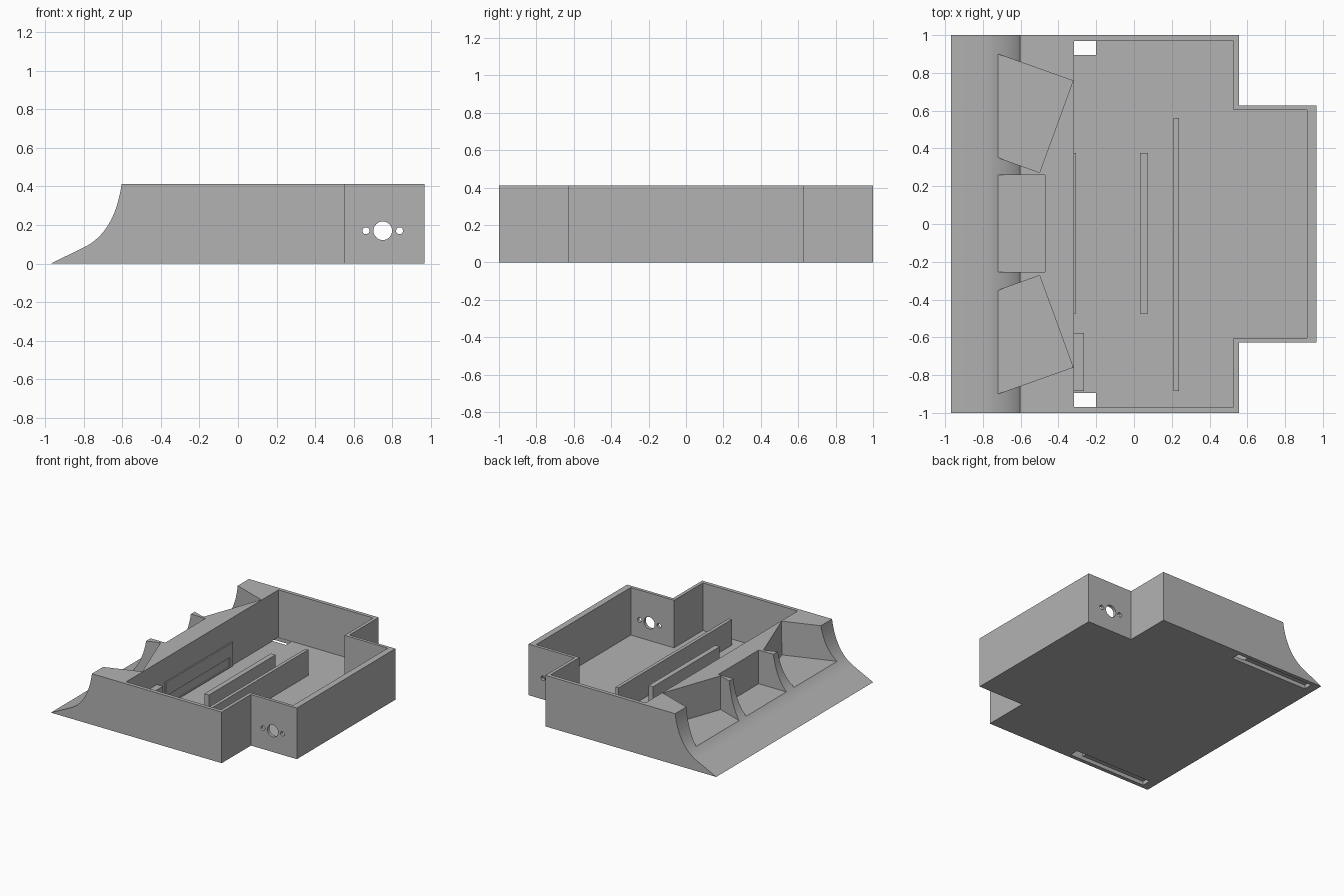
import bpy, bmesh, math
from mathutils import Vector

cube = bpy.data.objects.get("Cube")
if cube:
    bpy.data.objects.remove(cube, do_unlink=True)

grey = bpy.data.materials.new("plain grey")
grey.use_nodes = True
grey.diffuse_color = (0.45, 0.45, 0.45, 1)
grey.node_tree.nodes["Principled BSDF"].inputs["Base Color"].default_value = (0.45, 0.45, 0.45, 1)


def prism(name, points, offset):
    """Extrude a flat polygon of 3D points along an offset."""
    bm = bmesh.new()
    face = bm.faces.new([bm.verts.new(p) for p in points])
    moved = bmesh.ops.extrude_face_region(bm, geom=[face])["geom"]
    bmesh.ops.translate(bm, vec=offset, verts=[v for v in moved if isinstance(v, bmesh.types.BMVert)])
    bmesh.ops.recalc_face_normals(bm, faces=bm.faces)
    mesh = bpy.data.meshes.new(name)
    bm.to_mesh(mesh)
    bm.free()
    mesh.materials.append(grey)
    obj = bpy.data.objects.new(name, mesh)
    bpy.context.collection.objects.link(obj)
    return obj


def plan(name, outline, z0, z1):
    return prism(name, [(x, y, z0) for x, y in outline], (0, 0, z1 - z0))


def box(name, x0, x1, y0, y1, z0, z1):
    return plan(name, [(x0, y0), (x1, y0), (x1, y1), (x0, y1)], z0, z1)


def cut(target, cutter):
    cutter.hide_render = True
    mod = target.modifiers.new("cut", 'BOOLEAN')
    mod.operation = 'DIFFERENCE'
    mod.solver = 'EXACT'
    mod.object = cutter
    bpy.context.view_layer.objects.active = target
    bpy.ops.object.modifier_apply(modifier=mod.name)
    bpy.data.objects.remove(cutter, do_unlink=True)


HEIGHT, FLOOR, FRONT, BACK, SHOULDER = 0.412, 0.028, -0.97, 0.965, 0.555

# Hull: side profile with a scooped ramp, extruded across the width
top, bend, low = Vector((-0.603, HEIGHT)), Vector((-0.638, 0.168)), Vector((-0.79, 0.088))
steps = 20
scoop = [top * (1 - t) ** 2 + bend * 2 * t * (1 - t) + low * t * t
         for t in (i / steps for i in range(steps + 1))]
side = [(FRONT, 0), (BACK, 0), (BACK, HEIGHT)] + [tuple(p) for p in scoop]
hull = prism("hull", [(x, -1, z) for x, z in side], (0, 2, 0))

# Corner notches that leave the narrow end
for s in (-1, 1):
    y0, y1 = sorted((s * 0.628, s * 1.2))
    cut(hull, box("notch_cutter", SHOULDER, 1.2, y0, y1, -0.2, 0.6))

# Open tray
half = [(-0.318, 0.97), (0.528, 0.97), (0.528, 0.603), (0.915, 0.603)]
outline = half + [(x, -y) for x, y in reversed(half)]
cut(hull, plan("tray_cutter", outline, FLOOR, 0.6))

# Three sensor pockets in the ramp
pocket_floor = 0.14
cut(hull, box("pocket_cutter", -0.73, -0.472, -0.253, 0.26, pocket_floor, 0.6))
for s in (-1, 1):
    pocket = [(-0.73, 0.903), (-0.323, 0.758), (-0.5, 0.273), (-0.73, 0.355)]
    cut(hull, plan("pocket_cutter", [(x, s * y) for x, y in pocket], pocket_floor, 0.6))

# Cable slots underneath, opening into the tray
for s in (-1, 1):
    y0, y1 = sorted((s * 0.895, s * 0.968))
    cut(hull, box("slot_cutter", -0.9, -0.2, y0, y1, -0.1, 0.031))

# Axle and screw holes through both side walls of the narrow end
for x, radius in ((0.75, 0.048), (0.663, 0.018), (0.837, 0.018)):
    ring = [(x + radius * math.cos(a), -0.8, 0.17 + radius * math.sin(a))
            for a in (math.tau * i / 32 for i in range(32))]
    cut(hull, prism("hole_cutter", ring, (0, 1.6, 0)))

bpy.ops.object.select_all(action='DESELECT')
hull.select_set(True)
bpy.context.view_layer.objects.active = hull
bpy.ops.object.shade_smooth_by_angle(angle=math.radians(20))

# Dividers and supports standing in the tray
base = FLOOR - 0.01
box("long_divider", 0.21, 0.237, -0.885, 0.56, base, 0.235)
box("short_divider", 0.032, 0.073, -0.475, 0.375, base, 0.22)
box("corner_block", -0.325, -0.265, -0.885, -0.578, base, 0.24)
plate = box("wall_plate", -0.325, -0.308, -0.475, 0.375, base, 0.22)
cut(plate, box("plate_cutter", -0.317, -0.2, -0.435, 0.335, 0.035, 0.11))
